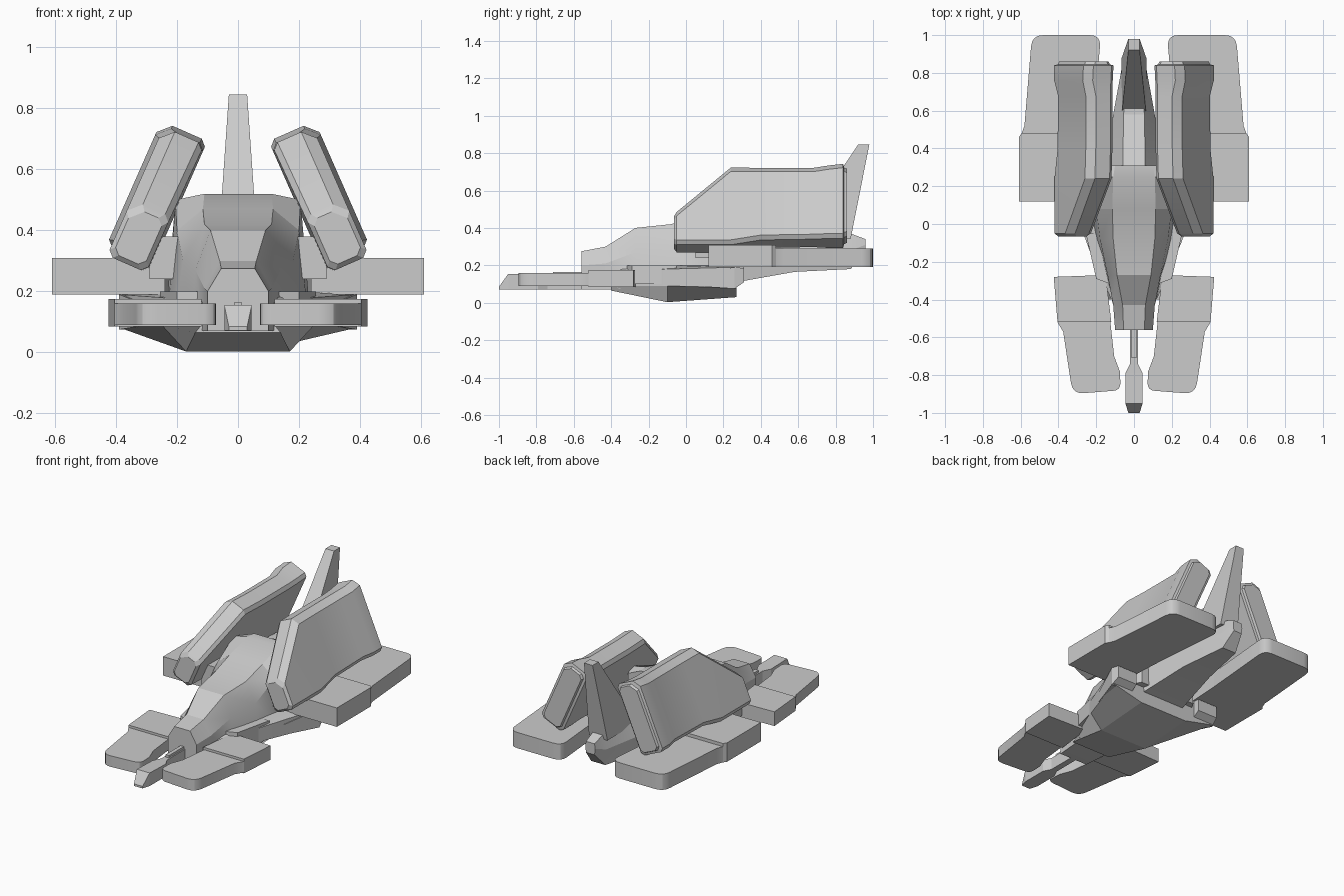
import bpy, bmesh
from mathutils import Vector

cube = bpy.data.objects.get("Cube")
if cube:
    bpy.data.objects.remove(cube)

grey = bpy.data.materials.new("hull_grey")
grey.use_nodes = True
grey.diffuse_color = (0.6, 0.6, 0.6, 1)
grey.node_tree.nodes["Principled BSDF"].inputs["Base Color"].default_value = (0.6, 0.6, 0.6, 1)


def finish(name, bm, smooth=25):
    bmesh.ops.recalc_face_normals(bm, faces=bm.faces[:])
    mesh = bpy.data.meshes.new(name)
    bm.to_mesh(mesh)
    bm.free()
    mesh.materials.append(grey)
    obj = bpy.data.objects.new(name, mesh)
    bpy.context.collection.objects.link(obj)
    bpy.ops.object.select_all(action='DESELECT')
    obj.select_set(True)
    bpy.context.view_layer.objects.active = obj
    bpy.ops.object.shade_smooth_by_angle(angle=smooth * 0.01745)
    return obj


def loft(name, rings, smooth=25):
    """Skin a row of closed rings and cap both ends."""
    bm = bmesh.new()
    rows = [[bm.verts.new(p) for p in ring] for ring in rings]
    n = len(rows[0])
    for a, b in zip(rows, rows[1:]):
        for i in range(n):
            j = (i + 1) % n
            bm.faces.new((a[i], a[j], b[j], b[i]))
    bm.faces.new(rows[0])
    bm.faces.new(rows[-1])
    return finish(name, bm, smooth)


def half_ring(y, pts):
    """Closed ring from (x, z) points of the +x half, top to bottom."""
    return [(x, y, z) for x, z in pts] + [(-x, y, z) for x, z in reversed(pts)]


def rounded(points, radii, steps=4):
    """Round chosen corners of a flat outline."""
    out = []
    for i, p in enumerate(points):
        r = radii.get(i, 0)
        p = Vector(p)
        if not r:
            out.append(p)
            continue
        a = p + (Vector(points[i - 1]) - p).normalized() * r
        b = p + (Vector(points[(i + 1) % len(points)]) - p).normalized() * r
        for k in range(steps + 1):
            t = k / steps
            out.append(a * (1 - t) ** 2 + p * 2 * t * (1 - t) + b * t * t)
    return out


def slab(name, points, radii, z0, z1, side=1):
    outline = rounded(points, radii)
    return loft(name, [[(side * p.x, p.y, z) for p in outline] for z in (z0, z1)])


# Upper hull: (y, top half-width, top z, shoulder x, z, base x, z)
hull = [(-0.56, .055, .275, .10, .20, .10, .07),
        (-0.43, .06, .30, .11, .21, .11, .07),
        (-0.27, .09, .40, .14, .27, .15, .08),
        (-0.08, .11, .42, .18, .30, .21, .10),
        (0.08, .115, .47, .20, .40, .23, .12),
        (0.25, .11, .52, .205, .50, .235, .14),
        (0.31, .10, .52, .19, .48, .20, .14)]
loft("upper_hull", [half_ring(y, [(a, za), (b, zb), (c, zc)])
                    for y, a, za, b, zb, c, zc in hull], 20)

# Lower delta hull: (y, top x, z, edge upper z, edge x, edge lower z, keel x, z)
keel = [(-0.40, .10, .18, .16, .12, .09, .14, .065),
        (-0.10, .18, .20, .18, .25, .09, .17, .003),
        (0.27, .22, .20, .19, .385, .08, .17, .03)]
loft("lower_hull", [half_ring(y, [(a, za), (b, zu), (b, zl), (c, zc)])
                    for y, a, za, zu, b, zl, c, zc in keel], 10)

# Tail boom and spine behind the hull
boom = [(0.27, .06, .52, .16, .34, .15, .11),
        (0.58, .055, .39, .11, .28, .10, .165),
        (0.88, .035, .37, .055, .28, .05, .18),
        (0.96, .03, .34, .035, .31, .03, .27)]
loft("tail_boom", [half_ring(y, [(a, za), (b, zb), (c, zc)])
                   for y, a, za, b, zb, c, zc in boom], 10)

# Tail fin: (z, front y, rear y, half-width)
fin = [(0.34, .58, .88, .065), (0.845, .92, .98, .03)]
loft("tail_fin", [[(-w, f, z), (w, f, z), (w, r, z), (-w, r, z)]
                  for z, f, r, w in fin], 10)

# Nose probe and the small barrel on it
probe = [(-1.0, .03, .085), (-.95, .045, .155), (-.79, .045, .15),
         (-.74, .02, .15), (-.50, .02, .15)]
loft("nose_probe", [half_ring(y, [(w, top), (w, .072)]) for y, w, top in probe], 10)
loft("nose_barrel", [half_ring(y, [(.012, .165), (.012, .10)]) for y in (-.71, -.5)])

# Pod stations: (y, lower u, upper u, inner depth, outer depth) on a leaning axis
pod = [(-.065, .015, .18, .055, .055), (-.05, 0, .20, .07, .07),
       (.24, 0, .46, .075, .07), (.40, .03, .46, .08, .065),
       (.68, .035, .46, .08, .065), (.76, .03, .465, .08, .085),
       (.84, .03, .475, .08, .085), (.845, .045, .46, .065, .07),
       (.86, .05, .455, .06, .065)]


def pod_ring(side, y, lo, hi, inner, outer):
    c = .02
    pts = [(lo, c - inner), (lo, outer - c), (lo + c, outer), (hi - 2 * c, outer),
           (hi, outer - 2 * c), (hi, c - inner), (hi - c, -inner), (lo + c, -inner)]
    return [(side * (.365 - .403 * u + .915 * w), y, .29 + .915 * u + .403 * w)
            for u, w in pts]


for side, label in ((1, "left"), (-1, "right")):
    loft(label + "_pod", [pod_ring(side, *s) for s in pod], 25)

    # Rear pads: thick front block and thinner tail
    slab(label + "_rear_pad_front", [(.24, .12), (.61, .12), (.61, .46), (.595, .48),
                                     (.22, .48)], {}, .19, .31, side)
    slab(label + "_rear_pad_tail", [(.22, .48), (.595, .48), (.58, .52), (.54, 1.0),
                                    (.175, 1.0)], {3: .06, 4: .06}, .19, .29, side)

    # Front pads: thin front and thicker rear block
    slab(label + "_front_pad_tip", [(.125, -.52), (.405, -.52), (.375, -.57),
                                    (.325, -.90), (.07, -.88), (.075, -.78), (.105, -.70)],
         {3: .06, 4: .04}, .09, .16, side)
    slab(label + "_front_pad_block", [(.15, -.27), (.425, -.28), (.405, -.52),
                                      (.12, -.52)], {}, .085, .175, side)

    # Arm joining front pad to hull, and strut joining pod and rear pad to hull
    slab(label + "_front_arm", [(.12, -.32), (.20, -.29), (.255, -.05), (.12, -.05)],
         {}, .10, .20, side)
    slab(label + "_pod_strut", [(.10, .05), (.29, .05), (.29, .26), (.10, .26)],
         {}, .24, .38, side)

    # Wing tip fairing at the hull's rear corner
    loft(label + "_wing_tip", [[(side * x, y, z) for x, z in
                                ((i, lo), (o, lo), (o, hi), (i, hi))]
                               for y, i, o, lo, hi in ((.03, .24, .30, .09, .155),
                                                       (.26, .24, .39, .075, .19),
                                                       (.31, .24, .38, .11, .185))], 10)
